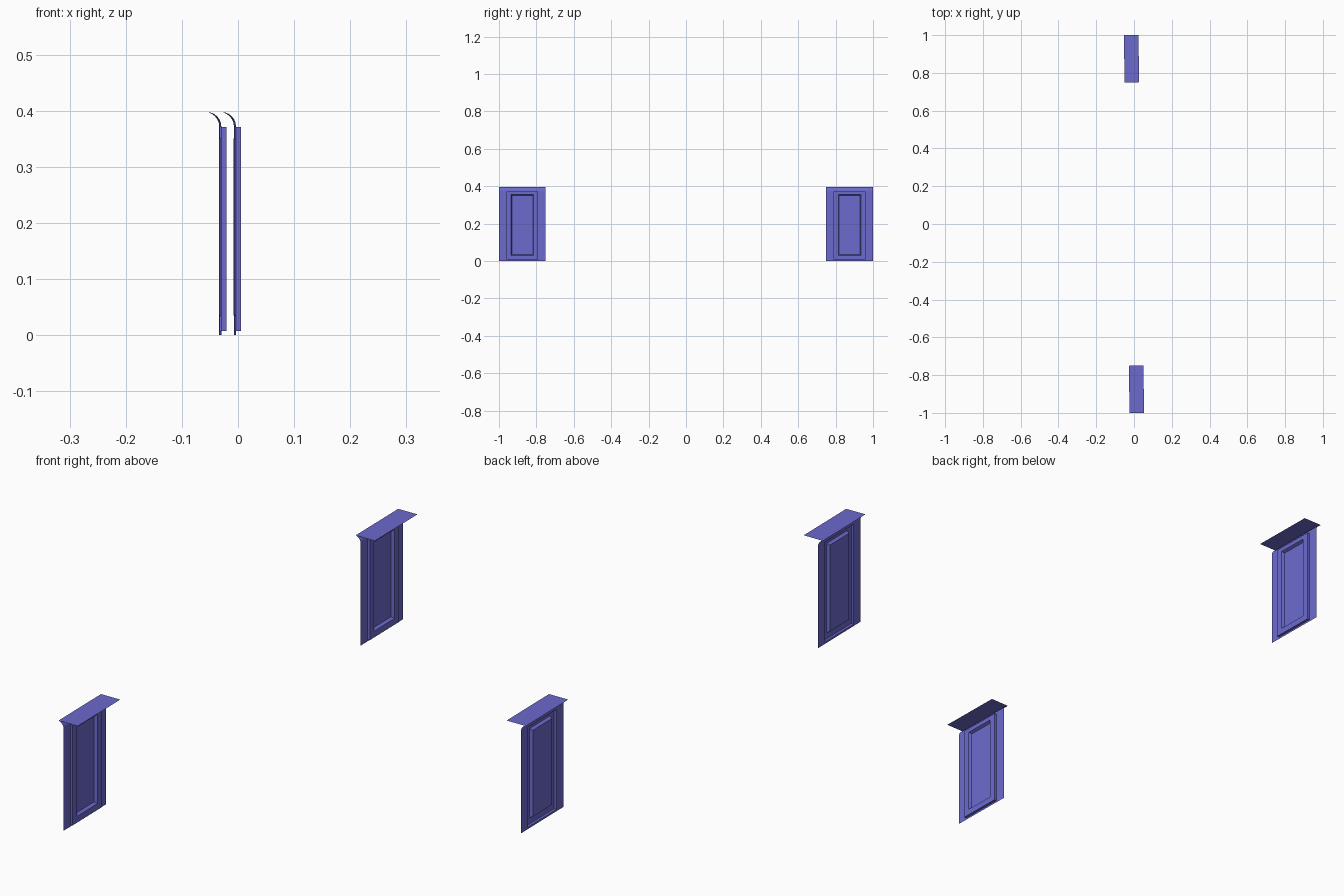
import bpy, bmesh, math
from mathutils import Matrix

if "Cube" in bpy.data.objects:
    bpy.data.objects.remove(bpy.data.objects["Cube"])

purple = bpy.data.materials.new("purple")
purple.diffuse_color = (0.15, 0.143, 0.61, 1)
purple.use_nodes = True
purple.node_tree.nodes["Principled BSDF"].inputs["Base Color"].default_value = purple.diffuse_color

TILT = 0.015            # the pair is turned very slightly about z
SHEET_X, TOP_X = -0.0185, 0.0385
Z_SHEET, Z_TOP = 0.372, 0.397


def finish(name, bm, y):
    bm.transform(Matrix.Rotation(TILT, 4, 'Z') @ Matrix.Translation((0, y, 0)))
    me = bpy.data.meshes.new(name)
    bm.to_mesh(me)
    bm.free()
    me.materials.append(purple)
    bpy.context.collection.objects.link(bpy.data.objects.new(name, me))


def panel(name, y):
    # nested rectangular loops: flange, raised frame, sunken centre
    loops = [  # x, half width, bottom, top
        (SHEET_X, 0.125, 0.0, Z_SHEET),
        (SHEET_X, 0.085, 0.007, Z_SHEET - 0.001),
        (-0.009, 0.085, 0.007, Z_SHEET - 0.001),
        (-0.009, 0.060, 0.030, 0.355),
        (-0.020, 0.056, 0.035, 0.350),
    ]
    bm = bmesh.new()
    rings = [[bm.verts.new((x, s * w, z)) for s, z in ((-1, b), (1, b), (1, t), (-1, t))]
             for x, w, b, t in loops]
    for a, b in zip(rings, rings[1:]):
        for i in range(4):
            j = (i + 1) % 4
            bm.faces.new((a[i], a[j], b[j], b[i]))
    bm.faces.new(rings[-1])
    finish(name, bm, y)


def cornice(name, y):
    # cove curving outwards from the sheet, then a flat top plate
    n = 5
    pts = []
    for i in range(n + 1):
        a = math.radians(75) * i / n
        u = (1 - math.cos(a)) / (1 - math.cos(math.radians(75)))
        v = math.sin(a) / math.sin(math.radians(75))
        pts.append((SHEET_X + u * (-TOP_X - SHEET_X), Z_SHEET + v * (Z_TOP - Z_SHEET)))
    pts.append((TOP_X, Z_TOP))
    bm = bmesh.new()
    rows = [[bm.verts.new((x, s * 0.125, z)) for s in (-1, 1)] for x, z in pts]
    for a, b in zip(rows, rows[1:]):
        bm.faces.new((a[0], a[1], b[1], b[0]))
    finish(name, bm, y)


for side, y in (("front", -0.875), ("back", 0.875)):
    panel(side + "_panel", y)
    cornice(side + "_cornice", y)
